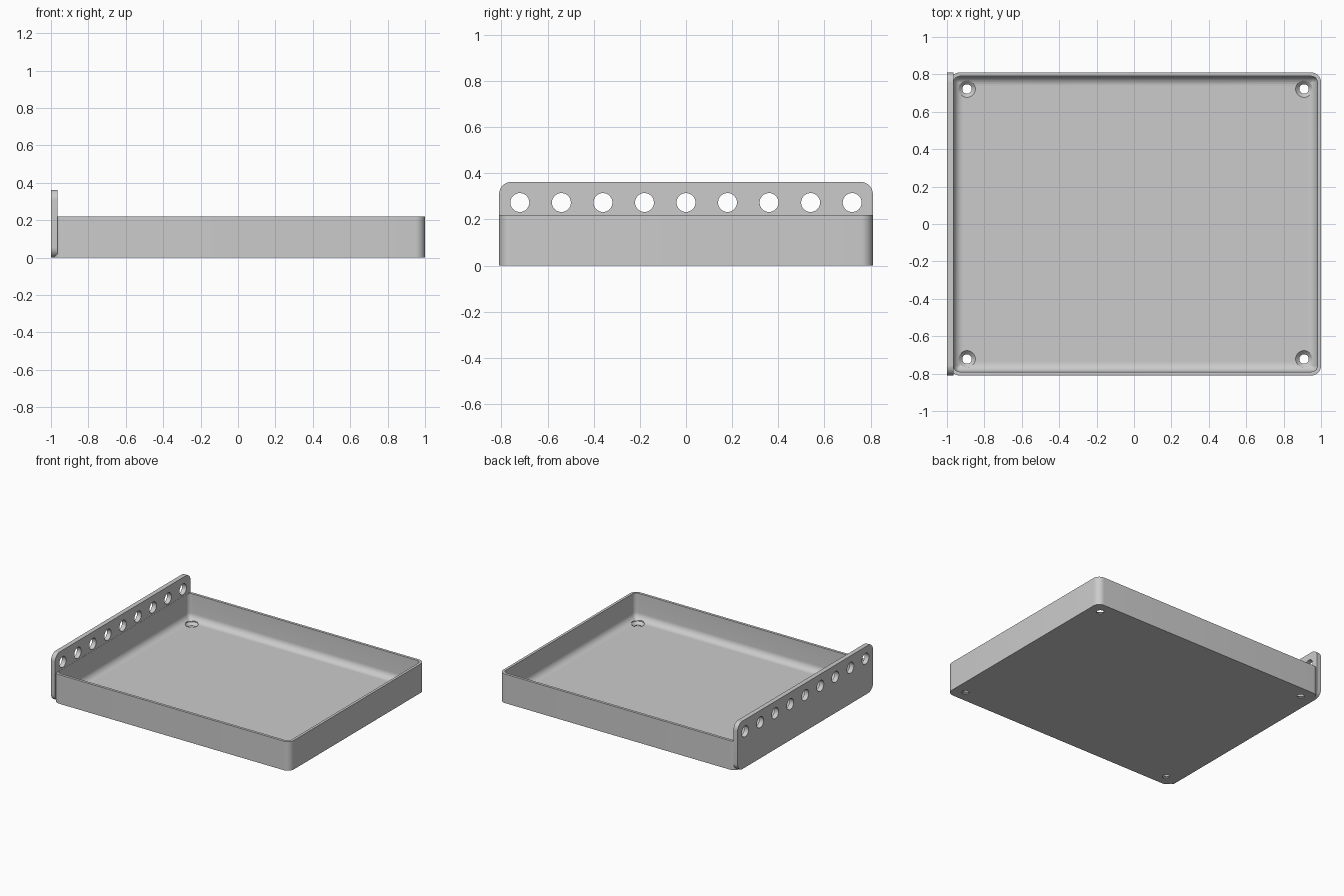
import bpy, bmesh
from math import sin, cos, pi, radians
from mathutils import Vector

cube = bpy.data.objects.get("Cube")
if cube:
    bpy.data.objects.remove(cube, do_unlink=True)

GREY = (0.6, 0.6, 0.6, 1)
grey = bpy.data.materials.new("plain grey")
grey.use_nodes = True
grey.diffuse_color = GREY
grey.node_tree.nodes["Principled BSDF"].inputs["Base Color"].default_value = GREY

HALF_DEPTH, TRAY_TOP, PLATE_TOP = 0.81, 0.22, 0.363
LEFT, RIGHT = -0.984, 1.0
WALL, FLOOR, CORNER, FILLET = 0.02, 0.025, 0.052, 0.05


def rounded_rect(u0, u1, v0, v1, r, steps=10):
    """Counter-clockwise outline of a rectangle with round corners."""
    pts = []
    corners = [(u1 - r, v1 - r), (u0 + r, v1 - r), (u0 + r, v0 + r), (u1 - r, v0 + r)]
    for k, (u, v) in enumerate(corners):
        for i in range(steps + 1):
            a = pi / 2 * (k + i / steps)
            pts.append((u + r * cos(a), v + r * sin(a)))
    return pts


def circle(u, v, r, sides=40):
    return [(u + r * cos(2 * pi * i / sides), v + r * sin(2 * pi * i / sides))
            for i in range(sides)]


def loft(name, rings):
    """Skin a stack of 3D outlines and cap both ends."""
    bm = bmesh.new()
    loops = [[bm.verts.new(p) for p in ring] for ring in rings]
    n = len(loops[0])
    for a, b in zip(loops, loops[1:]):
        for i in range(n):
            j = (i + 1) % n
            bm.faces.new((a[i], a[j], b[j], b[i]))
    bm.faces.new(loops[0][::-1])
    bm.faces.new(loops[-1])
    bmesh.ops.recalc_face_normals(bm, faces=bm.faces)
    mesh = bpy.data.meshes.new(name)
    bm.to_mesh(mesh)
    bm.free()
    mesh.materials.append(grey)
    obj = bpy.data.objects.new(name, mesh)
    bpy.context.collection.objects.link(obj)
    return obj


def flat(outline, z):
    return [Vector((u, v, z)) for u, v in outline]


def upright(outline, x):
    return [Vector((x, u, v)) for u, v in outline]


def drill(obj, cutters):
    """Cut every hole, then drop the cutters."""
    bpy.context.view_layer.objects.active = obj
    for cutter in cutters:
        cutter.hide_render = True
        mod = obj.modifiers.new("hole", 'BOOLEAN')
        mod.operation, mod.solver, mod.object = 'DIFFERENCE', 'EXACT', cutter
        bpy.ops.object.modifier_apply(modifier=mod.name)
        bpy.data.objects.remove(cutter, do_unlink=True)


def finish(obj):
    bpy.ops.object.select_all(action='DESELECT')
    obj.select_set(True)
    bpy.context.view_layer.objects.active = obj
    bpy.ops.object.shade_smooth_by_angle(angle=radians(30))


def tray_outline(inset):
    return rounded_rect(LEFT + inset, RIGHT - inset, -HALF_DEPTH + inset,
                        HALF_DEPTH - inset, max(CORNER - inset, 0.004))


# Tray: outer wall, rim, inner wall, then a fillet down to the floor
rings = [flat(tray_outline(0), 0), flat(tray_outline(0), TRAY_TOP),
         flat(tray_outline(WALL), TRAY_TOP)]
for i in range(9):
    a = pi / 2 * i / 8
    rings.append(flat(tray_outline(WALL + FILLET * (1 - cos(a))),
                      FLOOR + FILLET * (1 - sin(a))))
tray = loft("tray", rings)

# Countersunk screw holes in the four corners of the floor
screws = []
for x in (LEFT + 0.091, RIGHT - 0.091):
    for y in (-0.722, 0.722):
        profile = [(0.025, -0.05), (0.025, FLOOR - 0.02), (0.045, FLOOR), (0.045, 0.15)]
        screws.append(loft("screw_cutter", [flat(circle(x, y, r), z) for r, z in profile]))
drill(tray, screws)
finish(tray)

# Tall side plate with a row of round holes above the tray rim
outline = rounded_rect(-HALF_DEPTH, HALF_DEPTH, 0, PLATE_TOP, 0.055)
plate = loft("side_plate", [upright(outline, -1.0), upright(outline, -0.965)])
drill(plate, [loft("plate_cutter", [upright(circle(0.18 * i, 0.273, 0.041), x)
                                    for x in (-1.1, -0.9)]) for i in range(-4, 5)])
finish(plate)
